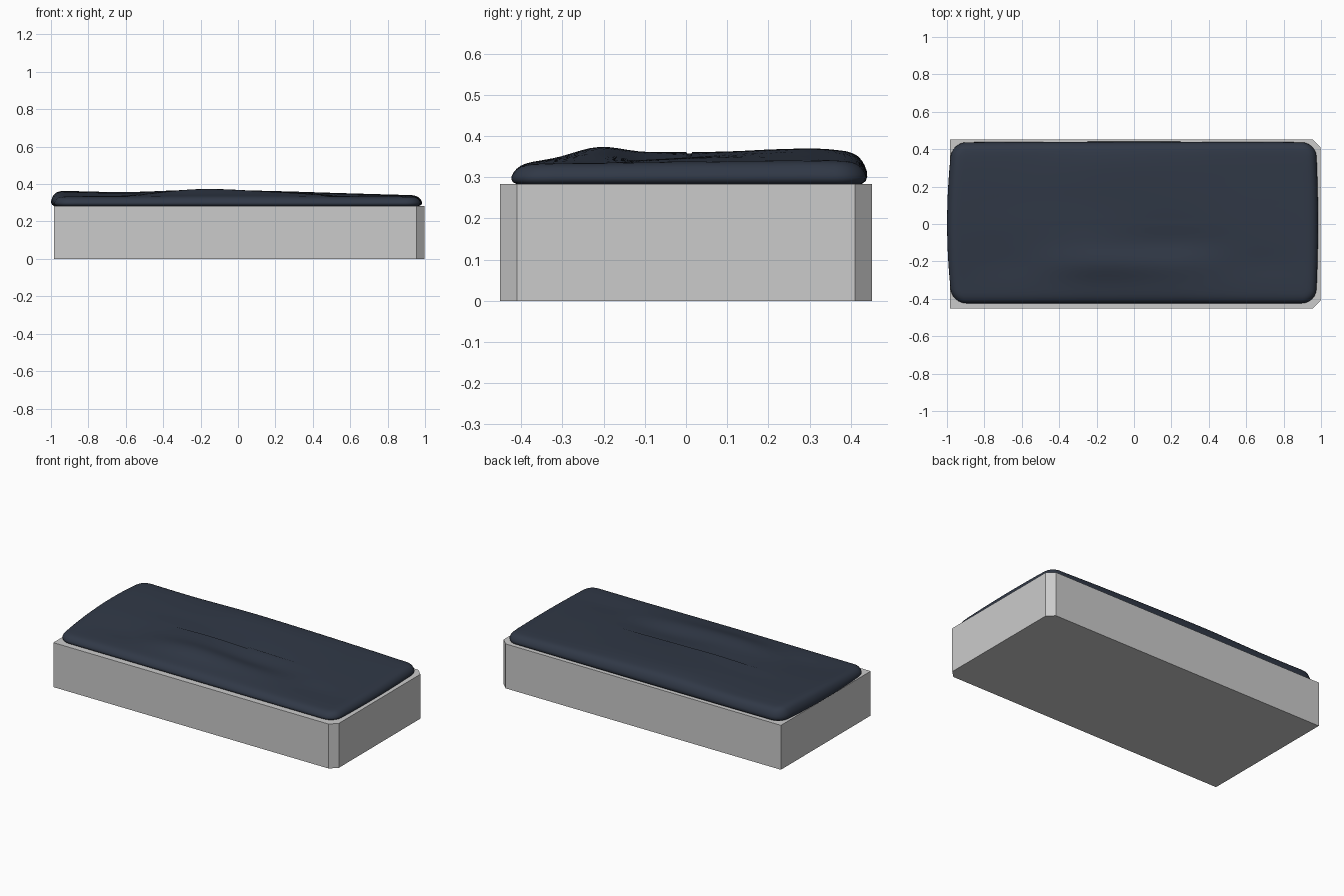
import bpy, bmesh, math

if "Cube" in bpy.data.objects:
    bpy.data.objects.remove(bpy.data.objects["Cube"])

BASE_TOP = 0.283


def make_object(name, bm):
    bmesh.ops.recalc_face_normals(bm, faces=bm.faces)
    mesh = bpy.data.meshes.new(name)
    bm.to_mesh(mesh)
    bm.free()
    obj = bpy.data.objects.new(name, mesh)
    bpy.context.collection.objects.link(obj)
    return obj


# Bed base: box with the two right-hand corners cut off
bm = bmesh.new()
outline = [(-0.985, -0.452), (0.955, -0.452), (0.998, -0.41),
           (0.998, 0.41), (0.955, 0.452), (-0.985, 0.452)]
face = bm.faces.new([bm.verts.new((x, y, 0)) for x, y in outline])
ext = bmesh.ops.extrude_face_region(bm, geom=[face], use_keep_orig=True)
for v in ext["geom"]:
    if isinstance(v, bmesh.types.BMVert):
        v.co.z = BASE_TOP
make_object("bed_base", bm)

# Mattress top heights: rows front to back, columns left to right
HEIGHTS = [
    (0.330, 0.330, 0.331, 0.330, 0.329, 0.330),
    (0.335, 0.337, 0.346, 0.344, 0.335, 0.334),
    (0.344, 0.340, 0.373, 0.358, 0.336, 0.335),
    (0.352, 0.346, 0.362, 0.340, 0.342, 0.336),
    (0.358, 0.352, 0.361, 0.350, 0.347, 0.337),
    (0.362, 0.354, 0.363, 0.357, 0.349, 0.338),
    (0.364, 0.357, 0.368, 0.361, 0.350, 0.339),
    (0.364, 0.357, 0.369, 0.362, 0.350, 0.340),
    (0.356, 0.352, 0.358, 0.354, 0.346, 0.336),
]


def spline(vals, t):
    """Catmull-Rom through evenly spaced values, t in 0..1."""
    n = len(vals) - 1
    t = min(max(t, 0), 1) * n
    i = min(int(t), n - 1)
    f = t - i
    a, b, c, d = (vals[min(max(k, 0), n)] for k in range(i - 1, i + 3))
    return b + 0.5 * f * (c - a + f * (2*a - 5*b + 4*c - d + f * (3*(b - c) + d - a)))


def height(x, y):
    return spline([spline(row, (x + 1) / 2) for row in HEIGHTS], (y + 0.43) / 0.87)


def ring(inset):
    """Rounded rectangle with a constant point count, shrunk by inset."""
    hx, hy = 0.972 - inset, 0.43 - inset
    r = min(max(0.075 - inset, 0.015), hy)
    arc, long_n, short_n = 6, 40, 18
    corners = [(1, -1, -90), (1, 1, 0), (-1, 1, 90), (-1, -1, 180)]
    pts = []
    for k, (sx, sy, start) in enumerate(corners):
        for j in range(arc + 1):
            a = math.radians(start + 90 * j / arc)
            pts.append((sx * (hx - r) + r * math.cos(a), sy * (hy - r) + r * math.sin(a)))
        nx, ny, _ = corners[(k + 1) % 4]
        na = math.radians(start + 90)
        end = (nx * (hx - r) + r * math.cos(na), ny * (hy - r) + r * math.sin(na))
        p, n = pts[-1], short_n if k % 2 == 0 else long_n
        pts += [(p[0] + (end[0] - p[0]) * j / n, p[1] + (end[1] - p[1]) * j / n)
                for j in range(1, n)]
    return pts


# Edge profile (inset, share of height), then the flat top
profile = [(0.014, 0), (0.004, 0.1), (0, 0.25), (0.001, 0.42), (0.006, 0.6),
           (0.013, 0.76), (0.023, 0.89), (0.036, 0.965), (0.052, 1)]
profile += [(0.052 + 0.373 * i / 16, 1) for i in range(1, 17)]

# Mattress: stacked rings with slightly bowed ends
bm = bmesh.new()
rings = []
for inset, share in profile:
    row = []
    for px, py in ring(inset):
        bow = 1 - (py / 0.43) ** 2
        x = px * (1 + (0.028 if px < 0 else 0.012) * bow)
        y = py + 0.006 + (0.004 * (1 - px * px) if py > 0 else 0)
        row.append(bm.verts.new((x, y, BASE_TOP + (height(x, y) - BASE_TOP) * share)))
    rings.append(row)
n = len(rings[0])
for lo, hi in zip(rings, rings[1:]):
    for i in range(n):
        j = (i + 1) % n
        bm.faces.new((lo[i], lo[j], hi[j], hi[i]))
bm.faces.new(rings[0])
bm.faces.new(rings[-1])
mattress = make_object("mattress", bm)

fabric = bpy.data.materials.new("dark_blue_fabric")
fabric.diffuse_color = (0.03, 0.04, 0.062, 1)
fabric.use_nodes = True
fabric.node_tree.nodes["Principled BSDF"].inputs["Base Color"].default_value = fabric.diffuse_color
mattress.data.materials.append(fabric)
bpy.context.view_layer.objects.active = mattress
mattress.select_set(True)
bpy.ops.object.shade_smooth_by_angle(angle=math.radians(50))
